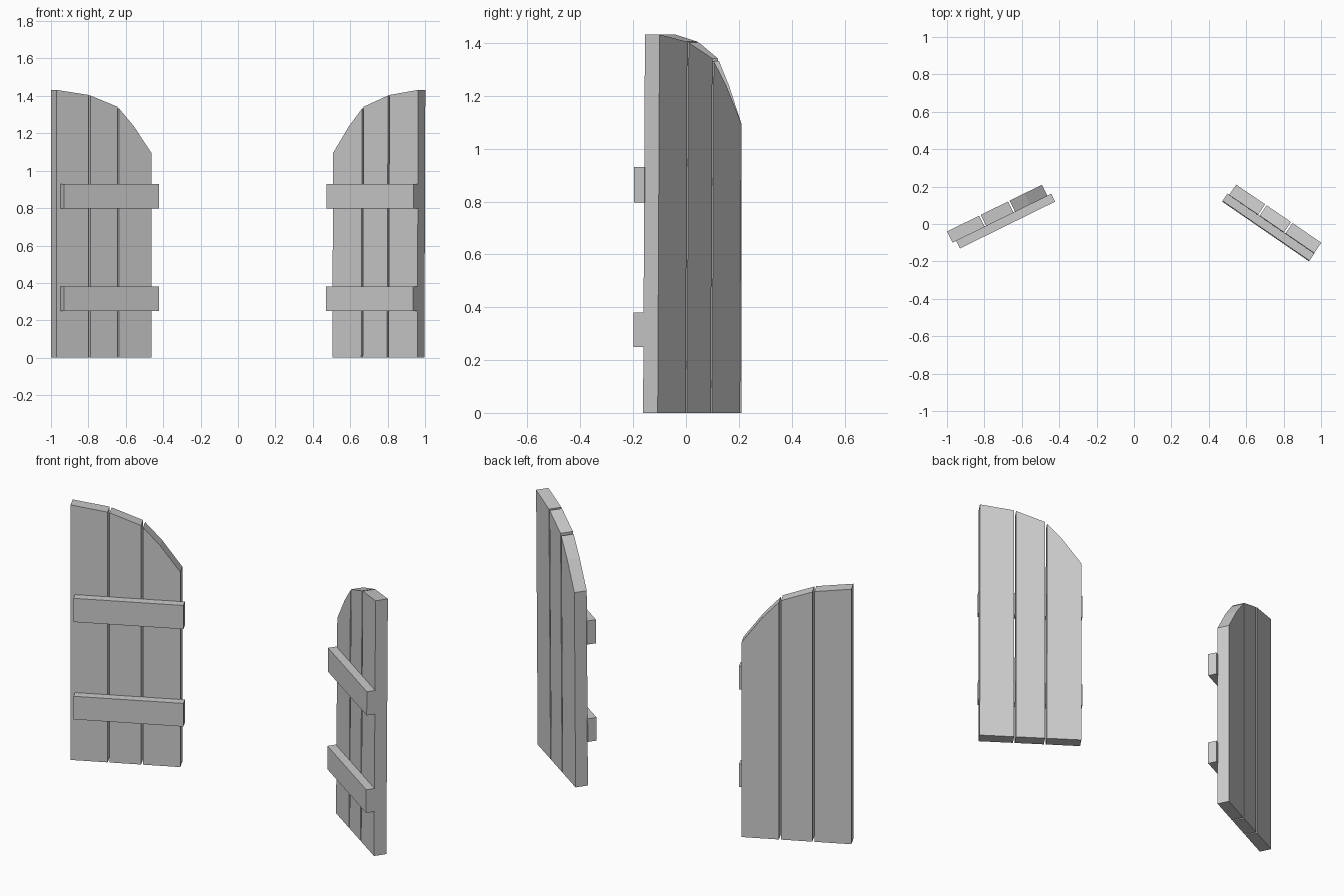
import bpy, bmesh
from math import sin, cos, radians

if "Cube" in bpy.data.objects:
    bpy.data.objects.remove(bpy.data.objects["Cube"])

THICK = 0.067
# Plank outlines along the shutter: (distance from outer edge, height)
PLANKS = [
    [(0.0, 0), (0.191, 0), (0.191, 1.405), (0.0, 1.432)],
    [(0.201, 0), (0.363, 0), (0.363, 1.342), (0.201, 1.402)],
    [(0.373, 0), (0.565, 0), (0.565, 1.095), (0.460, 1.238), (0.373, 1.332)],
]
BATTENS = [("lower", 0.25, 0.38), ("upper", 0.797, 0.93)]


def prism(name, outline, v0, v1, place):
    """Extrude an outline from depth v0 (front) to v1 (back)."""
    bm = bmesh.new()
    front = [bm.verts.new(place(u, v0, z)) for u, z in outline]
    back = [bm.verts.new(place(u, v1, z)) for u, z in outline]
    n = len(outline)
    bm.faces.new(front)
    bm.faces.new(back[::-1])
    for i in range(n):
        j = (i + 1) % n
        bm.faces.new((front[i], back[i], back[j], front[j]))
    bmesh.ops.recalc_face_normals(bm, faces=bm.faces)
    mesh = bpy.data.meshes.new(name)
    bm.to_mesh(mesh)
    bm.free()
    obj = bpy.data.objects.new(name, mesh)
    bpy.context.collection.objects.link(obj)


def shutter(side, sign, hx, hy, angle, scale, lean, b0, b1):
    c, s = cos(radians(angle)), sin(radians(angle))

    def place(u, v, z):
        v += lean * (z - 0.7)
        return (hx + sign * (u * c - v * s), hy + u * s + v * c, z)

    # Upright planks with the curved top
    for i, outline in enumerate(PLANKS):
        pts = [(u * scale, z) for u, z in outline]
        prism(f"{side}_plank_{i + 1}", pts, 0, THICK, place)
    # Cross battens on the front
    for label, z0, z1 in BATTENS:
        prism(f"{side}_{label}_batten",
              [(b0, z0), (b1, z0), (b1, z1), (b0, z1)], -0.045, 0.003, place)


shutter("left", 1, -0.97, -0.10, 26.2, 1.0, 0.0, 0.022, 0.588)
shutter("right", -1, 0.961, -0.159, 34.5, 0.975, 0.006, -0.002, 0.562)
